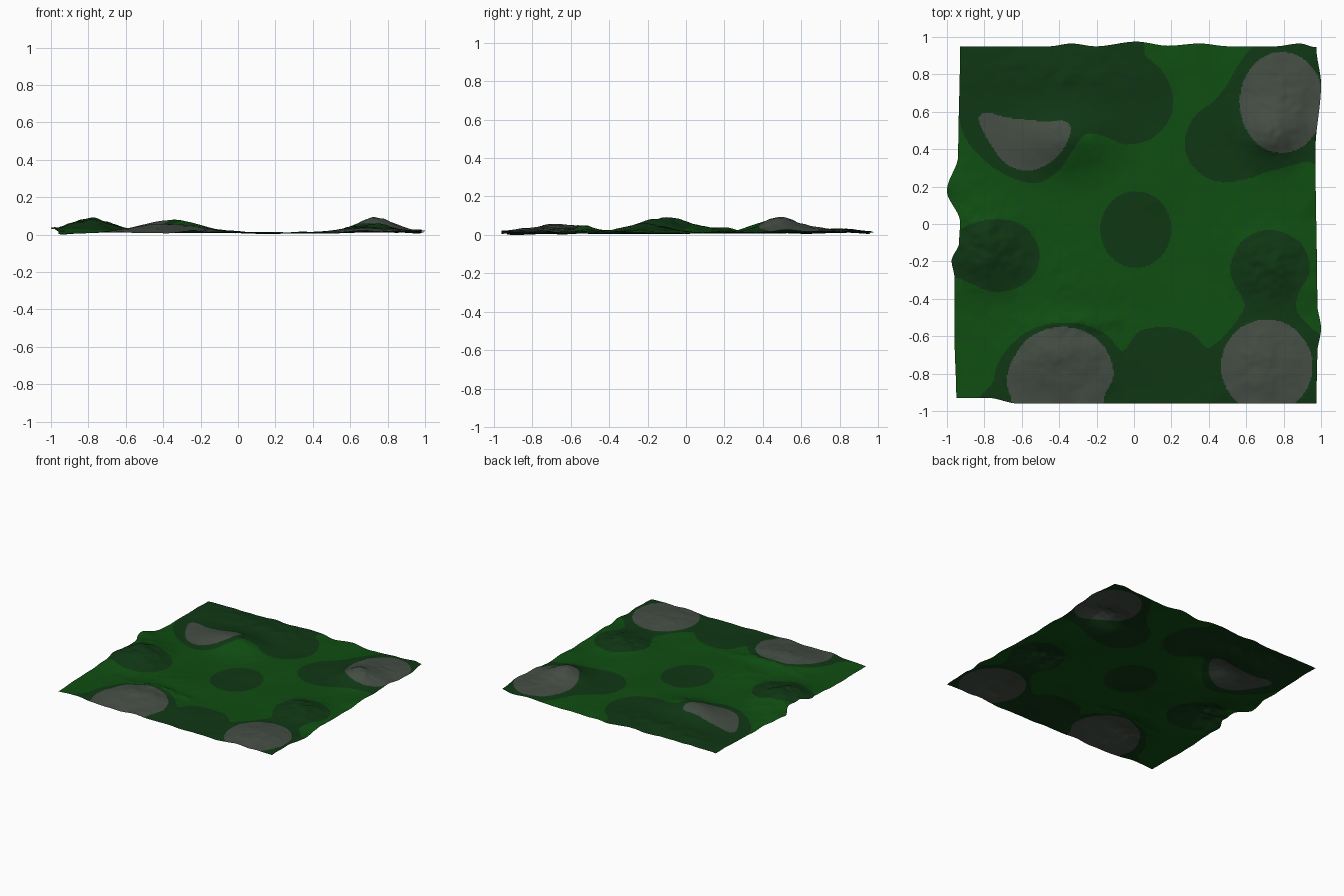
import bpy, bmesh, math
from mathutils import Vector, noise

if "Cube" in bpy.data.objects:
    bpy.data.objects.remove(bpy.data.objects["Cube"])

N = 290


def material(name, rgb):
    m = bpy.data.materials.new(name)
    m.diffuse_color = (*rgb, 1)
    m.use_nodes = True
    m.node_tree.nodes["Principled BSDF"].inputs["Base Color"].default_value = m.diffuse_color
    return m


MATS = [material("grass_green", (0.005, 0.075, 0.006)),
        material("dark_moss", (0.005, 0.038, 0.007)),
        material("rock_grey", (0.058, 0.075, 0.058))]


def interp(pts, t):
    """Smoothly interpolate a value along a border profile."""
    if t <= pts[0][0]:
        return pts[0][1]
    for (a, va), (b, vb) in zip(pts, pts[1:]):
        if t <= b:
            k = (t - a) / (b - a)
            k = k * k * (3 - 2 * k)
            return va + (vb - va) * k
    return pts[-1][1]


def ellipse(cx, cy, rx, ry, n=64):
    return [(cx + rx * math.cos(i * math.tau / n), cy + ry * math.sin(i * math.tau / n)) for i in range(n)]


def smooth(pts, steps=5):
    """Closed Catmull-Rom outline through a few points."""
    out, n = [], len(pts)
    for i in range(n):
        p0, p1, p2, p3 = (Vector(pts[(i + k) % n]) for k in (-1, 0, 1, 2))
        for s in range(steps):
            t = s / steps
            v = 0.5 * (2 * p1 + (p2 - p0) * t + (2 * p0 - 5 * p1 + 4 * p2 - p3) * t * t
                       + (3 * p1 - p0 - 3 * p2 + p3) * t ** 3)
            out.append((v.x, v.y))
    return out


class Region:
    def __init__(self, pts):
        self.e = list(zip(pts, pts[1:] + pts[:1]))
        xs, ys = zip(*pts)
        self.box = min(xs), max(xs), min(ys), max(ys)

    def has(self, x, y):
        a, b, c, d = self.box
        if x < a or x > b or y < c or y > d:
            return False
        inside = False
        for (x1, y1), (x2, y2) in self.e:
            if (y1 > y) != (y2 > y) and x < x1 + (y - y1) * (x2 - x1) / (y2 - y1):
                inside = not inside
        return inside


# Wavy borders of the sheet
LEFT = [(-.96, -.95), (-.6, -.96), (-.3, -.96), (-.21, -.975), (-.11, -.935), (0, -.93),
        (.17, -1), (.36, -.94), (.95, -.93)]
RIGHT = [(-.95, .975), (-.68, .98), (-.55, 1), (-.42, .98), (.4, .97), (.75, 1), (.95, .975)]
BOTTOM = [(-.95, -.93), (-.78, -.93), (-.62, -.96), (.97, -.96)]
TOP = [(-.93, .95), (-.47, .95), (-.35, .965), (-.22, .95), (0, .975), (.17, .953), (.34, .965),
       (.5, .95), (.75, .95), (.88, .965), (.97, .945)]

# Rock patches
ROCK = [Region(ellipse(.79, .65, .225, .27)),
        Region(ellipse(.71, -.76, .245, .25)),
        Region(smooth([(-.68, -.82), (-.64, -.71), (-.55, -.6), (-.4, -.55), (-.25, -.58), (-.15, -.67),
                       (-.11, -.8), (-.15, -.9), (-.22, -1), (-.6, -1), (-.66, -.92)])),
        Region(smooth([(-.83, .56), (-.78, .595), (-.68, .57), (-.5, .55), (-.37, .55), (-.34, .49),
                       (-.41, .36), (-.55, .285), (-.68, .32), (-.77, .43)]))]

# Dark moss patches
MOSS = [Region(ellipse(.01, -.03, .19, .205)),
        Region(smooth([(-.98, -.25), (-.94, -.05), (-.8, .02), (-.63, .01), (-.53, -.08), (-.505, -.2),
                       (-.57, -.31), (-.73, -.365), (-.89, -.31)])),
        Region(smooth([(-1.02, .98), (-.96, .7), (-.91, .48), (-.8, .34), (-.66, .25), (-.52, .22),
                       (-.41, .28), (-.33, .39), (-.26, .48), (-.16, .47), (-.04, .425), (.1, .46),
                       (.195, .57), (.205, .7), (.15, .82), (.06, .9), (0, 1), (-.5, 1.02)])),
        Region(smooth([(1.03, .38), (.9, .33), (.72, .28), (.6, .24), (.45, .225), (.32, .3), (.27, .43),
                       (.32, .57), (.43, .66), (.5, .75), (.58, .88), (.68, .96), (1.03, .98)])),
        Region(smooth([(.73, -.03), (.59, -.08), (.52, -.2), (.53, -.31), (.59, -.42), (.56, -.5),
                       (.47, -.61), (.39, -.66), (.3, -.58), (.15, -.55), (.02, -.58), (-.06, -.68),
                       (-.15, -.59), (-.28, -.535), (-.42, -.53), (-.58, -.58), (-.7, -.7), (-.745, -.83),
                       (-.69, -1), (1, -1), (1.02, -.65), (.93, -.54), (.87, -.46), (.88, -.37),
                       (.94, -.25), (.89, -.1)]))]

# Hills: centre x, y, radii x, y, height, roughness
HILLS = [(-.78, -.11, .13, .14, .072, 1), (-.35, .46, .16, .11, .072, .3), (.73, .48, .09, .09, .066, .6),
         (.8, .66, .17, .18, .028, .4), (-.36, -.68, .2, .14, .045, .5), (.72, -.72, .17, .15, .028, .4),
         (.72, -.2, .13, .12, .045, 1), (-.95, .15, .1, .12, .025, .3), (-.35, -.3, .16, .12, .016, .2),
         (-.4, .82, .3, .1, .022, .4), (-.3, -.52, .2, .03, .012, .5)]


def height(x, y):
    z = 0.012 + 0.008 * noise.noise(Vector((x * 3, y * 3, 4)))
    rough = 0.05
    for cx, cy, rx, ry, h, r in HILLS:
        g = math.exp(-0.5 * (((x - cx) / rx) ** 2 + ((y - cy) / ry) ** 2))
        z += h * g
        rough += r * g
    z += 0.014 * rough * noise.noise(Vector((x * 11, y * 11, 1)))
    z += 0.006 * rough * noise.noise(Vector((x * 24, y * 24, 7)))
    # small lumps along the rim
    rim = max(abs(x), abs(y))
    return z + 0.012 * max(0, rim - 0.85) / 0.12 * noise.noise(Vector((x * 7, y * 7, 2)))


# Build the terrain sheet
bm = bmesh.new()
grid = []
for j in range(N + 1):
    v = j / N
    row = []
    for i in range(N + 1):
        u = i / N
        x0, y0 = -.95 + 1.92 * u, -.95 + 1.9 * v
        l, r, b, t = interp(LEFT, y0), interp(RIGHT, y0), interp(BOTTOM, x0), interp(TOP, x0)
        x, y = l + (r - l) * u, b + (t - b) * v
        row.append(bm.verts.new((x, y, height(x, y))))
    grid.append(row)
low = min(v.co.z for v in bm.verts)
for v in bm.verts:
    v.co.z -= low
for j in range(N):
    for i in range(N):
        f = bm.faces.new((grid[j][i], grid[j][i + 1], grid[j + 1][i + 1], grid[j + 1][i]))
        f.smooth = True
        c = f.calc_center_median()
        if any(p.has(c.x, c.y) for p in ROCK):
            f.material_index = 2
        elif any(p.has(c.x, c.y) for p in MOSS):
            f.material_index = 1

mesh = bpy.data.meshes.new("terrain")
bm.to_mesh(mesh)
bm.free()
for m in MATS:
    mesh.materials.append(m)
bpy.context.collection.objects.link(bpy.data.objects.new("terrain", mesh))
